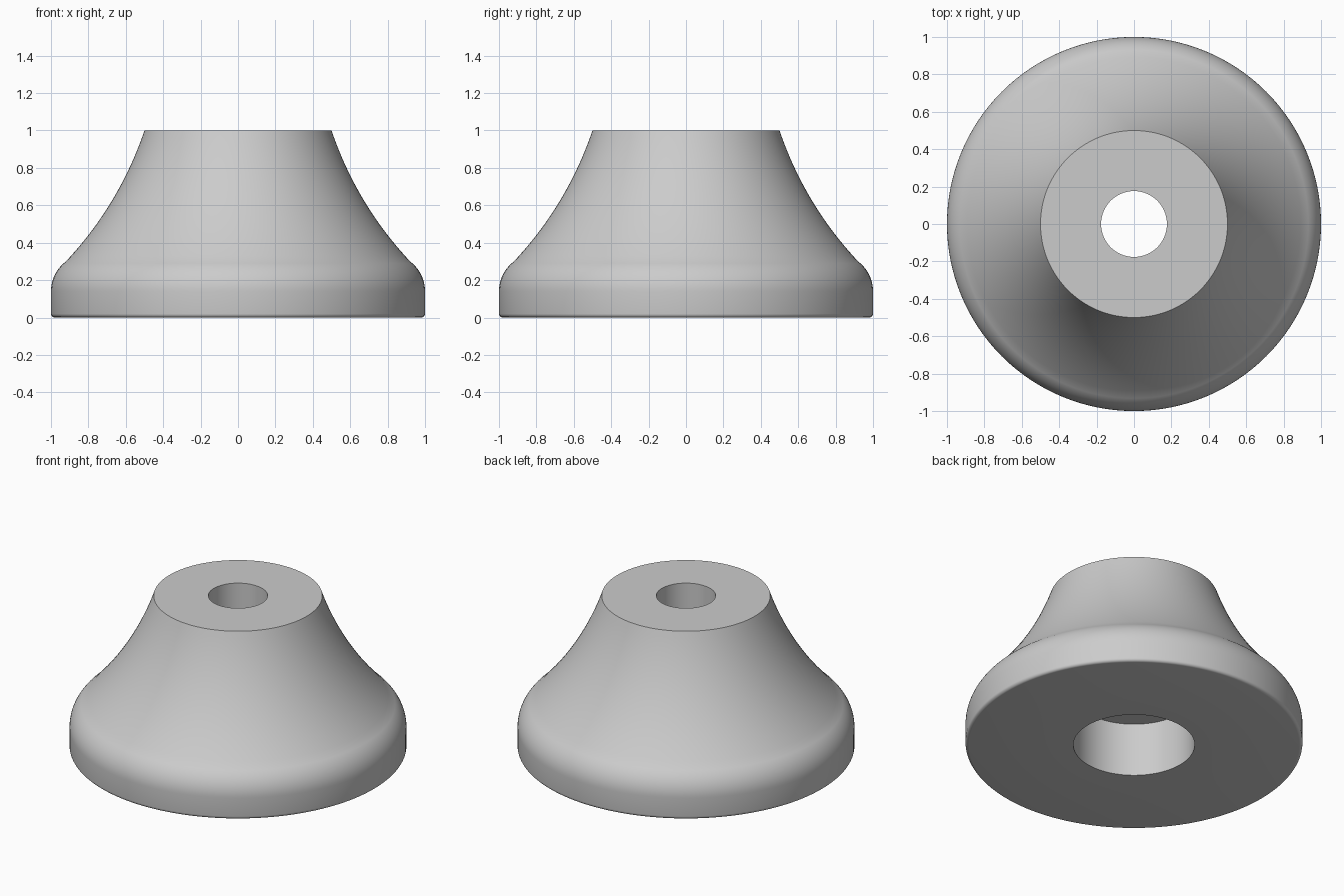
import bpy
import bmesh
from math import cos, sin, radians, tau
from mathutils import Vector

cube = bpy.data.objects.get("Cube")
if cube:
    bpy.data.objects.remove(cube, do_unlink=True)

SEGMENTS = 128
BORE, RECESS, RECESS_DEPTH = 0.176, 0.36, 0.35


def arc(cx, cz, r, start, end, steps):
    """Points on a circular arc in the profile plane, angles in degrees."""
    angles = [radians(start + (end - start) * i / steps) for i in range(steps + 1)]
    return [(cx + r * cos(a), cz + r * sin(a)) for a in angles]


def flare(p0, p1, p2, steps):
    """Points on a quadratic curve, leaving out its first end."""
    a, b, c = Vector(p0), Vector(p1), Vector(p2)
    ts = [i / steps for i in range(1, steps + 1)]
    return [tuple(a * (1 - t) ** 2 + b * 2 * t * (1 - t) + c * t * t) for t in ts]


# Half section: recess, underside, rounded rim, flared neck, top, bore
rim = arc(0.98, 0.02, 0.02, -90, 0, 5) + arc(0.8, 0.14, 0.2, 0, 53, 12)
neck = flare(rim[-1], (0.635, 0.604), (0.5, 1.0), 20)
profile = [(BORE, RECESS_DEPTH), (RECESS, RECESS_DEPTH), (RECESS, 0)]
profile += rim + neck + [(BORE, 1.0)]

# Turn the closed section around the vertical axis
bm = bmesh.new()
verts = [bm.verts.new((x, 0, z)) for x, z in profile]
edges = [bm.edges.new((v, verts[(i + 1) % len(verts)])) for i, v in enumerate(verts)]
bmesh.ops.spin(bm, geom=verts + edges, cent=(0, 0, 0), axis=(0, 0, 1),
               angle=tau, steps=SEGMENTS, use_merge=True)
bmesh.ops.remove_doubles(bm, verts=bm.verts, dist=0.0001)
bmesh.ops.recalc_face_normals(bm, faces=bm.faces)
mesh = bpy.data.meshes.new("flared_foot")
bm.to_mesh(mesh)
bm.free()

foot = bpy.data.objects.new("flared_foot", mesh)
bpy.context.collection.objects.link(foot)

# Plain grey finish
grey = bpy.data.materials.new("light_grey")
grey.use_nodes = True
colour = (0.6, 0.6, 0.6, 1)
grey.diffuse_color = colour
grey.node_tree.nodes["Principled BSDF"].inputs["Base Color"].default_value = colour
mesh.materials.append(grey)

# Smooth curved walls, crisp edges at the top, recess and bore
bpy.ops.object.select_all(action="DESELECT")
foot.select_set(True)
bpy.context.view_layer.objects.active = foot
bpy.ops.object.shade_smooth_by_angle(angle=radians(35))
